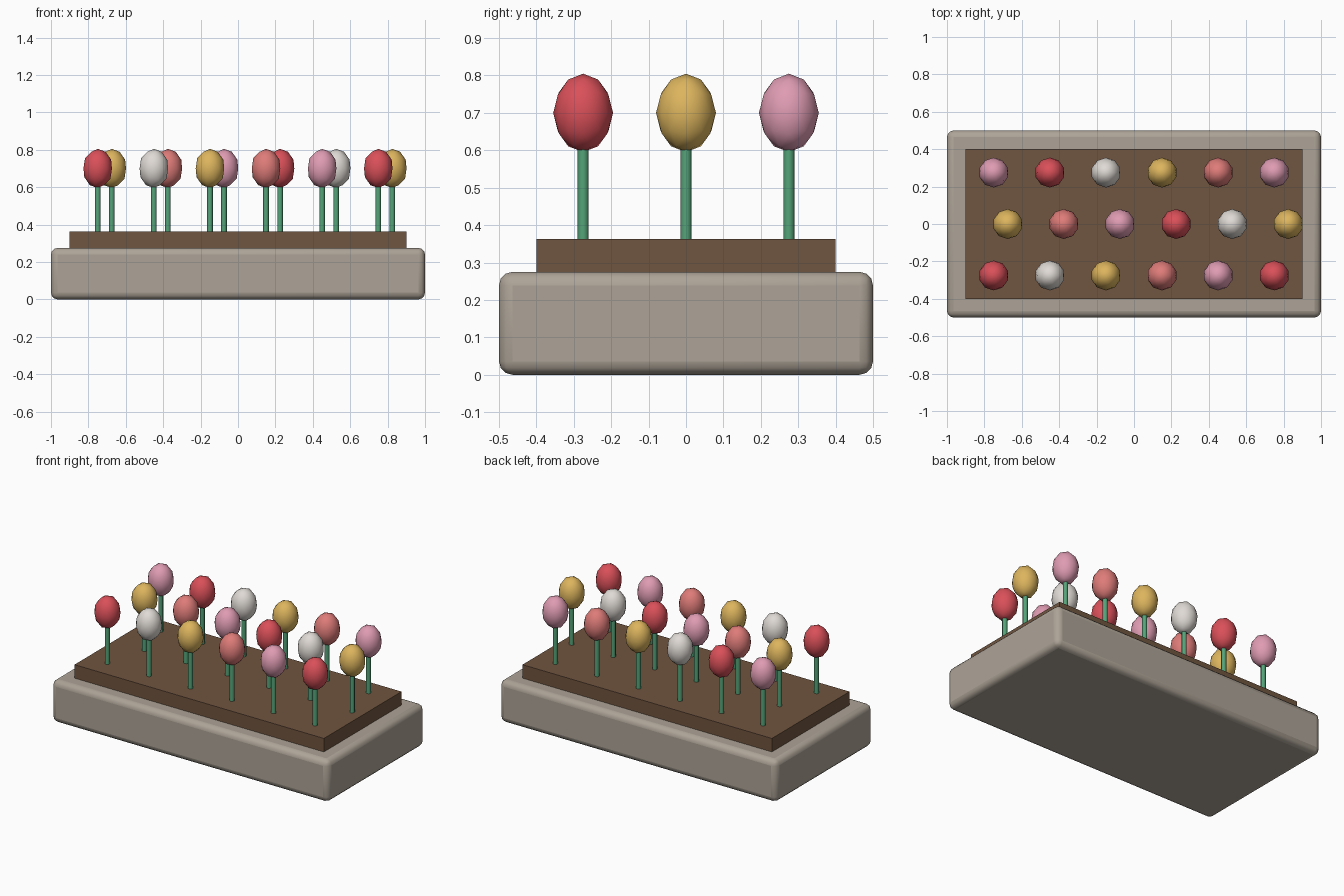
import bpy, math

cube = bpy.data.objects.get("Cube")
if cube:
    bpy.data.objects.remove(cube, do_unlink=True)


def material(name, rgb):
    m = bpy.data.materials.new(name)
    m.use_nodes = True
    m.diffuse_color = (*rgb, 1)
    bsdf = next(n for n in m.node_tree.nodes if n.type == 'BSDF_PRINCIPLED')
    bsdf.inputs["Base Color"].default_value = (*rgb, 1)
    return m


stone = material("stone", (0.42, 0.37, 0.31))
earth = material("earth", (0.16, 0.09, 0.05))
green = material("stem green", (0.09, 0.37, 0.19))
petals = {
    "red": material("red petal", (0.70, 0.08, 0.10)),
    "white": material("white petal", (0.74, 0.70, 0.66)),
    "yellow": material("yellow petal", (0.72, 0.46, 0.11)),
    "coral": material("coral petal", (0.73, 0.20, 0.19)),
    "pink": material("pink petal", (0.74, 0.33, 0.45)),
}


def finish(name, mat, smooth=None):
    ob = bpy.context.object
    ob.name = name
    ob.data.materials.append(mat)
    if smooth:
        bpy.ops.object.shade_smooth_by_angle(angle=math.radians(smooth))
    return ob


def box(name, mat, size, bottom):
    bpy.ops.mesh.primitive_cube_add(size=1, location=(0, 0, bottom + size[2] / 2))
    bpy.context.object.scale = size
    bpy.ops.object.transform_apply(location=False, rotation=False, scale=True)
    return finish(name, mat)


# Rounded stone trough and the raised soil bed
trough = box("planter_trough", stone, (2, 1, 0.275), 0)
bevel = trough.modifiers.new("rounded edges", 'BEVEL')
bevel.width = 0.036
bevel.segments = 3
bpy.ops.object.shade_smooth_by_angle(angle=math.radians(40))
box("soil_bed", earth, (1.8, 0.8, 0.143), 0.22)

# Flowers: three rows of six, the middle row staggered; colours cycle
cycle = ["red", "white", "yellow", "coral", "pink"]
rows = [("front", -0.275, 0, 0), ("middle", 0, 0.075, 2), ("back", 0.275, 0, 4)]
for row, y, shift, start in rows:
    for i in range(6):
        x = -0.75 + 0.3 * i + shift
        colour = cycle[(start + i) % len(cycle)]
        bpy.ops.mesh.primitive_cylinder_add(vertices=8, radius=0.015, depth=0.3,
                                            location=(x, y, 0.49))
        finish(f"{row}_stem_{i + 1}", green, 50)
        bpy.ops.mesh.primitive_ico_sphere_add(subdivisions=2, radius=0.08,
                                              location=(x, y, 0.7))
        bpy.context.object.scale.z = 1.31
        finish(f"{row}_bloom_{i + 1}", petals[colour], 60)
